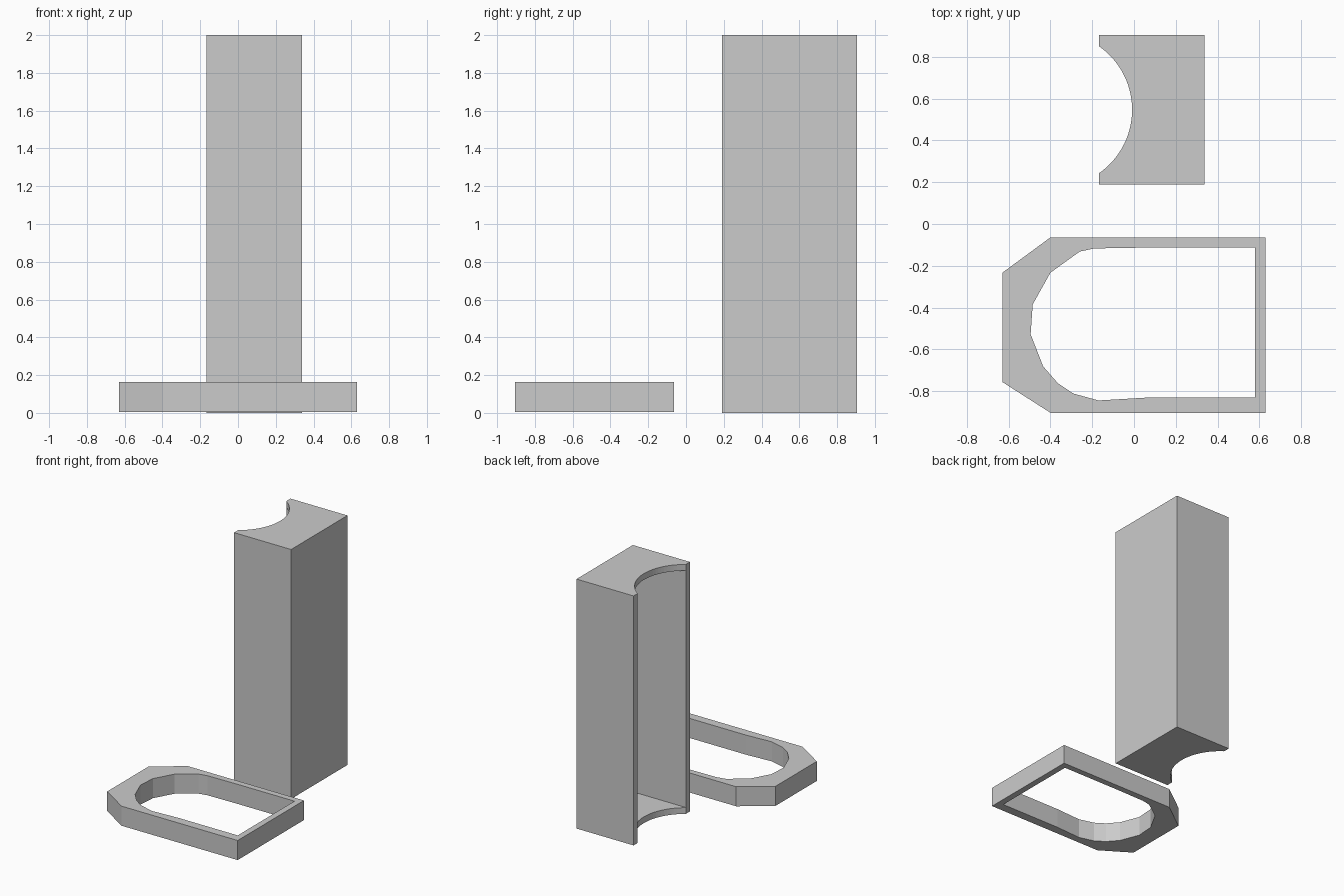
import bpy
import bmesh
from math import cos, sin, tau
from mathutils import Vector

if "Cube" in bpy.data.objects:
    bpy.data.objects.remove(bpy.data.objects["Cube"])


def prism(name, profile, offset):
    """Extrude a planar 3D profile by an offset vector."""
    bm = bmesh.new()
    face = bm.faces.new([bm.verts.new(p) for p in profile])
    new = bmesh.ops.extrude_face_region(bm, geom=[face], use_keep_orig=True)["geom"]
    bmesh.ops.translate(bm, vec=Vector(offset),
                        verts=[g for g in new if isinstance(g, bmesh.types.BMVert)])
    bmesh.ops.recalc_face_normals(bm, faces=bm.faces)
    mesh = bpy.data.meshes.new(name)
    bm.to_mesh(mesh)
    bm.free()
    obj = bpy.data.objects.new(name, mesh)
    bpy.context.collection.objects.link(obj)
    return obj


def cut(target, cutter):
    """Subtract a cutter, apply the result and remove the cutter."""
    mod = target.modifiers.new("cut", 'BOOLEAN')
    mod.operation = 'DIFFERENCE'
    mod.solver = 'EXACT'
    mod.object = cutter
    cutter.hide_render = True
    bpy.context.view_layer.objects.active = target
    bpy.ops.object.modifier_apply(modifier=mod.name)
    bpy.data.objects.remove(cutter)


# Tall open-sided holder
X0, X1, Y0, Y1, H, WALL = -0.168, 0.338, 0.19, 0.904, 2.0, 0.05
FLOOR = 0.05
holder = prism("tall_holder", [(X0, Y0, 0), (X1, Y0, 0), (X1, Y1, 0), (X0, Y1, 0)], (0, 0, H))

# Inner channel with a flat floor, open towards -x
back, front = X1 - WALL, X0 - 0.05
channel = [(front, Y0 + WALL, FLOOR), (back, Y0 + WALL, FLOOR),
           (back, Y1 - WALL, FLOOR), (front, Y1 - WALL, FLOOR)]
cut(holder, prism("channel_cutter", channel, (0, 0, H - WALL - FLOOR)))

# Round finger notch through the top and the floor
R, cx, cy, n = 0.371, -0.38, (Y0 + Y1) / 2, 96
circle = [(cx + R * cos(tau * i / n), cy + R * sin(tau * i / n), -0.1) for i in range(n)]
cut(holder, prism("notch_cutter", circle, (0, 0, H + 0.2)))

# Flat collar: chamfered outside, faceted rounded opening
Z0, Z1 = 0.006, 0.163
outer = [(-0.63, -0.233), (-0.40, -0.064), (0.63, -0.064),
         (0.63, -0.904), (-0.40, -0.904), (-0.63, -0.757)]
inner = [(0.58, -0.113), (0.05, -0.113), (-0.19, -0.117), (-0.26, -0.132), (-0.40, -0.233),
         (-0.485, -0.385), (-0.495, -0.528), (-0.435, -0.682), (-0.365, -0.762),
         (-0.29, -0.812), (-0.17, -0.845), (0.05, -0.832), (0.58, -0.832)]
collar = prism("collar", [(x, y, Z0) for x, y in outer], (0, 0, Z1 - Z0))
cut(collar, prism("opening_cutter", [(x, y, -0.1) for x, y in inner], (0, 0, 0.4)))
